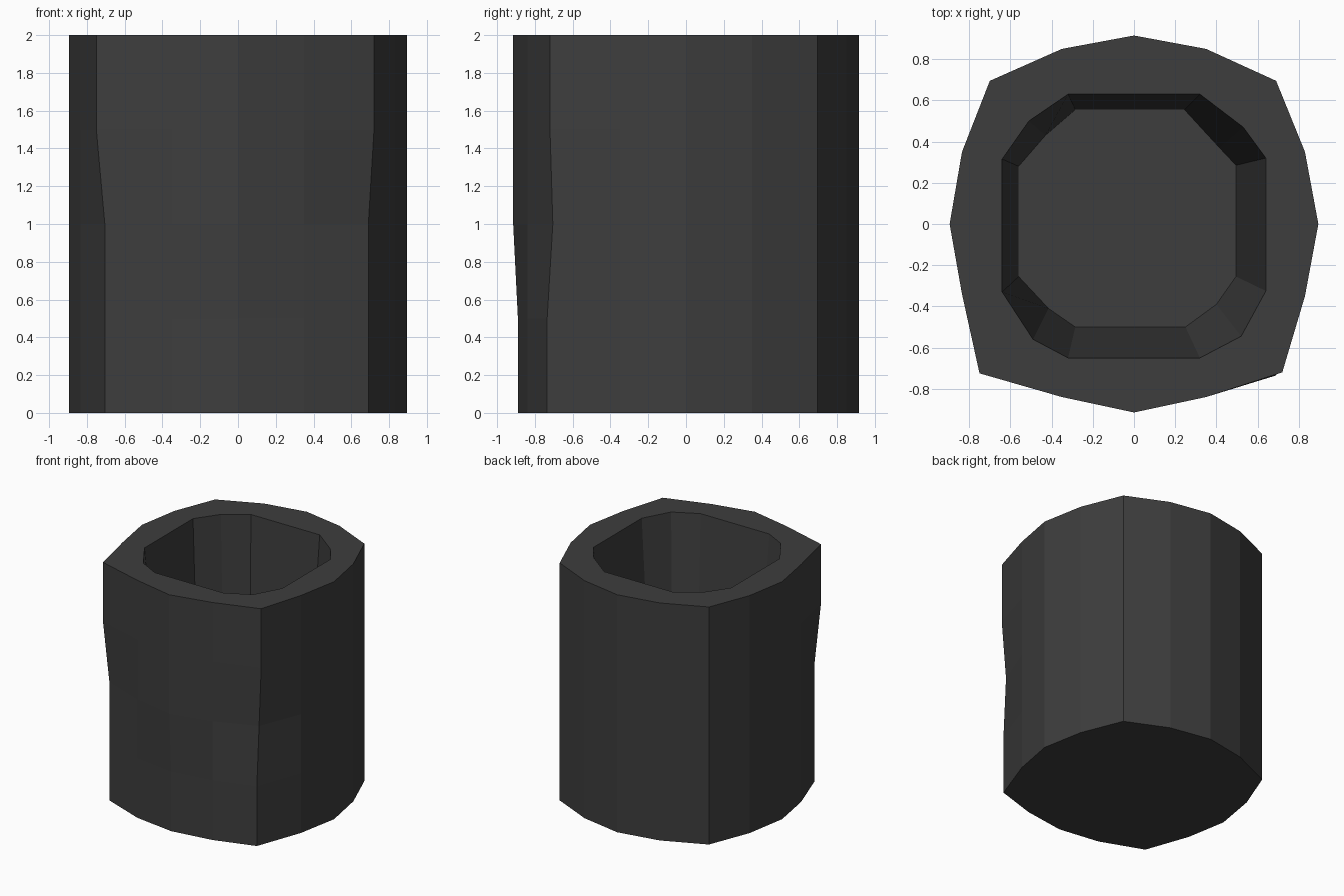
import bpy, bmesh

if "Cube" in bpy.data.objects:
    bpy.data.objects.remove(bpy.data.objects["Cube"])

# One dark grey material
grey = bpy.data.materials.new("charcoal_grey")
grey.diffuse_color = (0.047, 0.047, 0.047, 1)
grey.use_nodes = True
grey.node_tree.nodes["Principled BSDF"].inputs["Base Color"].default_value = grey.diffuse_color

# Rough sixteen-sided outer outline, counter-clockwise from +x
outer = [(.895, 0), (.83, .35), (.69, .695), (.35, .85), (0, .915), (-.35, .85),
         (-.70, .695), (-.835, .35), (-.895, 0), (-.835, -.34), (-.75, -.725),
         (-.35, -.84), (0, -.915), (.35, -.84), (.72, -.72), (.83, -.35)]
# Twelve-sided well: rim and floor outlines
rim = [(.64, .32), (.53, .47), (.32, .63), (-.32, .63), (-.51, .50), (-.64, .315),
       (-.64, -.33), (-.49, -.56), (-.32, -.65), (.32, -.65), (.52, -.545), (.64, -.325)]
floor = [(.495, .285), (.415, .37), (.245, .555), (-.285, .555), (-.43, .43), (-.56, .28),
         (-.56, -.255), (-.415, -.41), (-.285, -.50), (.25, -.50), (.40, -.39), (.495, -.255)]

# Dents on the front corners and front ridge: height -> {outline index: point}
dents = {0.0: {10: (-.705, -.705), 14: (.69, -.735), 12: (0, -.89)},
         0.5: {10: (-.705, -.705), 14: (.69, -.735), 12: (0, -.89)},
         1.0: {10: (-.705, -.705), 14: (.69, -.705)},
         1.5: {}, 2.0: {}}

bm = bmesh.new()


def ring(points, z):
    return [bm.verts.new((x, y, z)) for x, y in points]


def bridge(a, b):
    n = len(a)
    for i in range(n):
        j = (i + 1) % n
        bm.faces.new((a[i], a[j], b[j], b[i]))


# Outer wall
rings = [ring([d.get(i, p) for i, p in enumerate(outer)], z) for z, d in dents.items()]
for low, high in zip(rings, rings[1:]):
    bridge(low, high)
bm.faces.new(rings[0][::-1])

# Tapered inner well with flat floor
top_in, bottom_in = ring(rim, 2.0), ring(floor, 0.25)
bridge(top_in, bottom_in)
bm.faces.new(bottom_in)

# Flat rim between outer and inner outlines
bm.edges.ensure_lookup_table()
loops = [bm.edges.get((r[i], r[(i + 1) % len(r)]))
         for r in (rings[-1], top_in) for i in range(len(r))]
bmesh.ops.bridge_loops(bm, edges=loops)
bmesh.ops.recalc_face_normals(bm, faces=bm.faces)

mesh = bpy.data.meshes.new("hollow_cup")
bm.to_mesh(mesh)
bm.free()
mesh.materials.append(grey)
cup = bpy.data.objects.new("hollow_cup", mesh)
bpy.context.collection.objects.link(cup)
